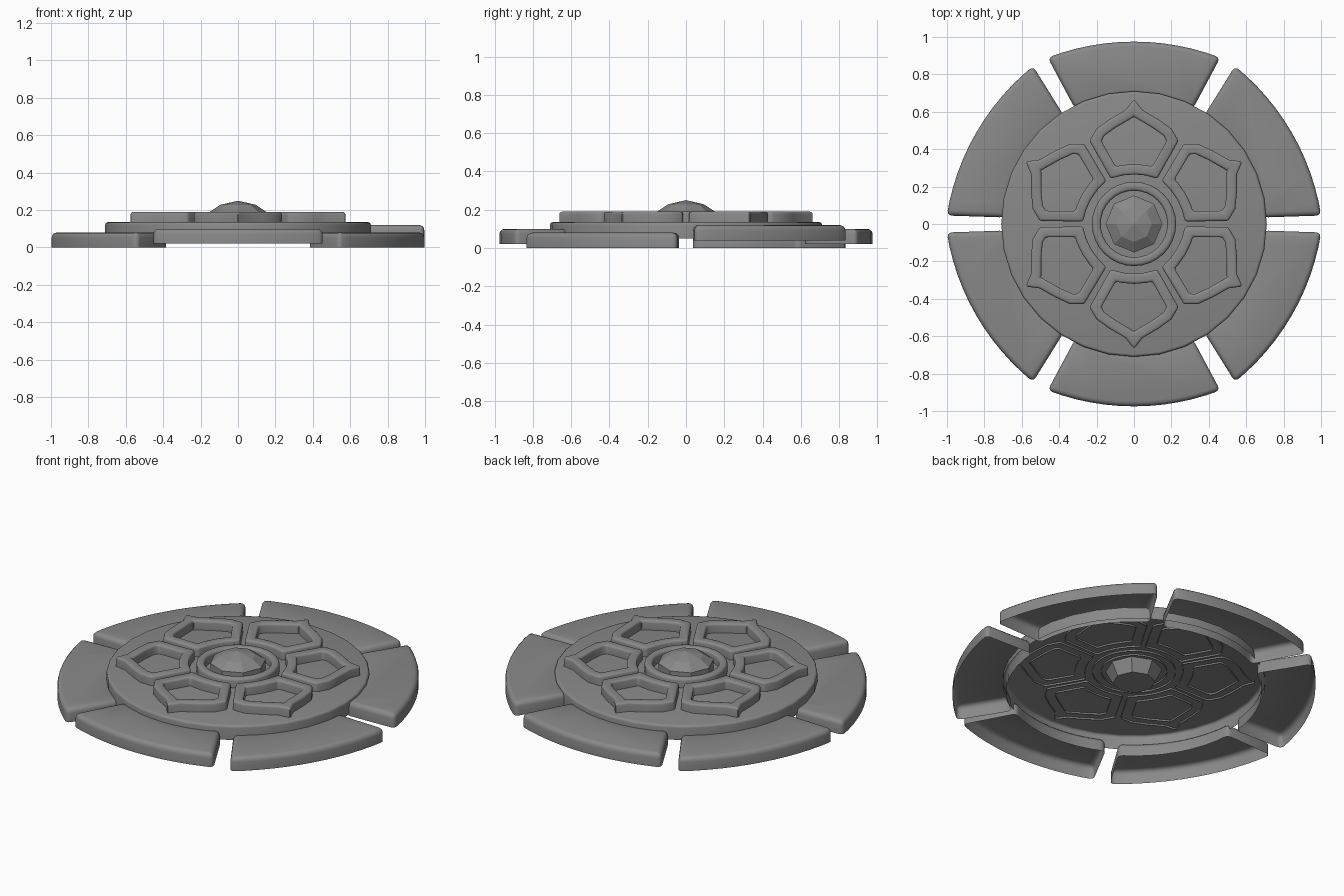
import bpy, bmesh, math
from mathutils import Vector, Matrix

cube = bpy.data.objects.get("Cube")
if cube:
    bpy.data.objects.remove(cube)

# One plain grey for everything
GREY = (0.25, 0.25, 0.25, 1)
mat = bpy.data.materials.new("stone_grey")
mat.use_nodes = True
mat.diffuse_color = GREY
mat.node_tree.nodes["Principled BSDF"].inputs["Base Color"].default_value = GREY


def circle(radius, sides):
    return [Vector((radius * math.cos(math.tau * i / sides),
                    radius * math.sin(math.tau * i / sides))) for i in range(sides)]


def arc(centre_y, radius, start, end, steps):
    angles = [start + (end - start) * i / steps for i in range(steps + 1)]
    return [Vector((radius * math.cos(a), centre_y + radius * math.sin(a))) for a in angles]


def inset(loop, width):
    """Mitred inward offset of a counter-clockwise outline."""
    result = []
    for i, p in enumerate(loop):
        a = (p - loop[i - 1]).normalized()
        b = (loop[(i + 1) % len(loop)] - p).normalized()
        na, nb = Vector((-a.y, a.x)), Vector((-b.y, b.x))
        result.append(p + (na + nb) * (width / (1 + na.dot(nb))))
    return result


def finish(bm, name, angle, smooth=35):
    mesh = bpy.data.meshes.new(name)
    bm.to_mesh(mesh)
    bm.free()
    mesh.materials.append(mat)
    obj = bpy.data.objects.new(name, mesh)
    bpy.context.collection.objects.link(obj)
    obj.rotation_euler.z = angle
    if smooth:
        bpy.ops.object.select_all(action="DESELECT")
        obj.select_set(True)
        bpy.context.view_layer.objects.active = obj
        bpy.ops.object.shade_smooth_by_angle(angle=math.radians(smooth))
    return obj


def shell(name, loop, bottom, top, bevel, hole=None, angle=0):
    """Open-bottomed slab, or frame if a hole is given, with a rounded top edge."""
    bm = bmesh.new()
    outer = [bm.verts.new((p.x, p.y, top)) for p in loop]
    if hole:
        inner = [bm.verts.new((p.x, p.y, top)) for p in hole]
        for i in range(len(loop)):
            j = (i + 1) % len(loop)
            bm.faces.new((outer[i], outer[j], inner[j], inner[i]))
    else:
        bm.faces.new(outer)
    rim = [e for e in bm.edges if e.is_boundary]
    made = bmesh.ops.extrude_edge_only(bm, edges=rim)["geom"]
    for v in made:
        if isinstance(v, bmesh.types.BMVert):
            v.co.z = bottom
    bmesh.ops.recalc_face_normals(bm, faces=bm.faces)
    if sum(f.normal.z for f in bm.faces) < 0:
        bmesh.ops.reverse_faces(bm, faces=bm.faces)
    corners = [e for e in bm.edges if len(e.link_faces) == 2 and e not in rim
               and abs(e.verts[0].co.z - e.verts[1].co.z) > 0.01
               and e.calc_face_angle() > 0.6]
    bmesh.ops.bevel(bm, geom=rim + corners, offset=bevel, segments=3,
                    profile=0.5, affect="EDGES", clamp_overlap=True)
    return finish(bm, name, angle)


# Six outer plates at staggered heights, separated by parallel gaps
outer_arc = arc(-0.312, 1.287, math.radians(69), math.radians(111), 12)
inner_half = math.asin(0.035 / 0.69)
inner_arc = arc(0, 0.69, math.radians(120) - inner_half, math.radians(60) + inner_half, 8)
plates = {"back_plate": (0, 0.02), "back_right_plate": (60, 0.0),
          "front_right_plate": (120, 0.0), "front_plate": (180, 0.02),
          "front_left_plate": (240, 0.0), "back_left_plate": (300, 0.04)}
for name, (turn, base) in plates.items():
    shell(name, outer_arc + inner_arc, base, base + 0.08, 0.027, angle=math.radians(turn))

# Main disc
shell("main_disc", circle(0.71, 32), 0.05, 0.135, 0.014)

# Six pointed petal frames
half = [(0.0, 0.668), (0.045, 0.61), (0.13, 0.56), (0.2, 0.51),
        (0.238, 0.445), (0.125, 0.243), (0.06, 0.26), (0.0, 0.265)]
right = [Vector(p) for p in half]
left = [Vector((-x, y)) for x, y in half[1:-1]]
petal = (right + left[::-1])[::-1]
for i in range(6):
    shell(f"petal_frame_{i + 1}", petal, 0.125, 0.19, 0.02,
          hole=inset(petal, 0.055), angle=math.radians(60 * i))

# Ring around the centre
shell("centre_ring", circle(0.225, 32), 0.125, 0.19, 0.016, hole=circle(0.178, 32))

# Faceted centre gem, lathed with eight flat sides
bm = bmesh.new()
profile = [(0, 0.25), (0.095, 0.228), (0.152, 0.19), (0.152, 0.13), (0.115, 0.06), (0, 0.06)]
verts = [bm.verts.new((x, 0, z)) for x, z in profile]
edges = [bm.edges.new(pair) for pair in zip(verts, verts[1:])]
bmesh.ops.spin(bm, geom=verts + edges, cent=(0, 0, 0), axis=(0, 0, 1),
               angle=math.tau, steps=8, use_merge=True)
bmesh.ops.remove_doubles(bm, verts=bm.verts, dist=0.0005)
bmesh.ops.recalc_face_normals(bm, faces=bm.faces)
finish(bm, "centre_gem", 0, smooth=0)
